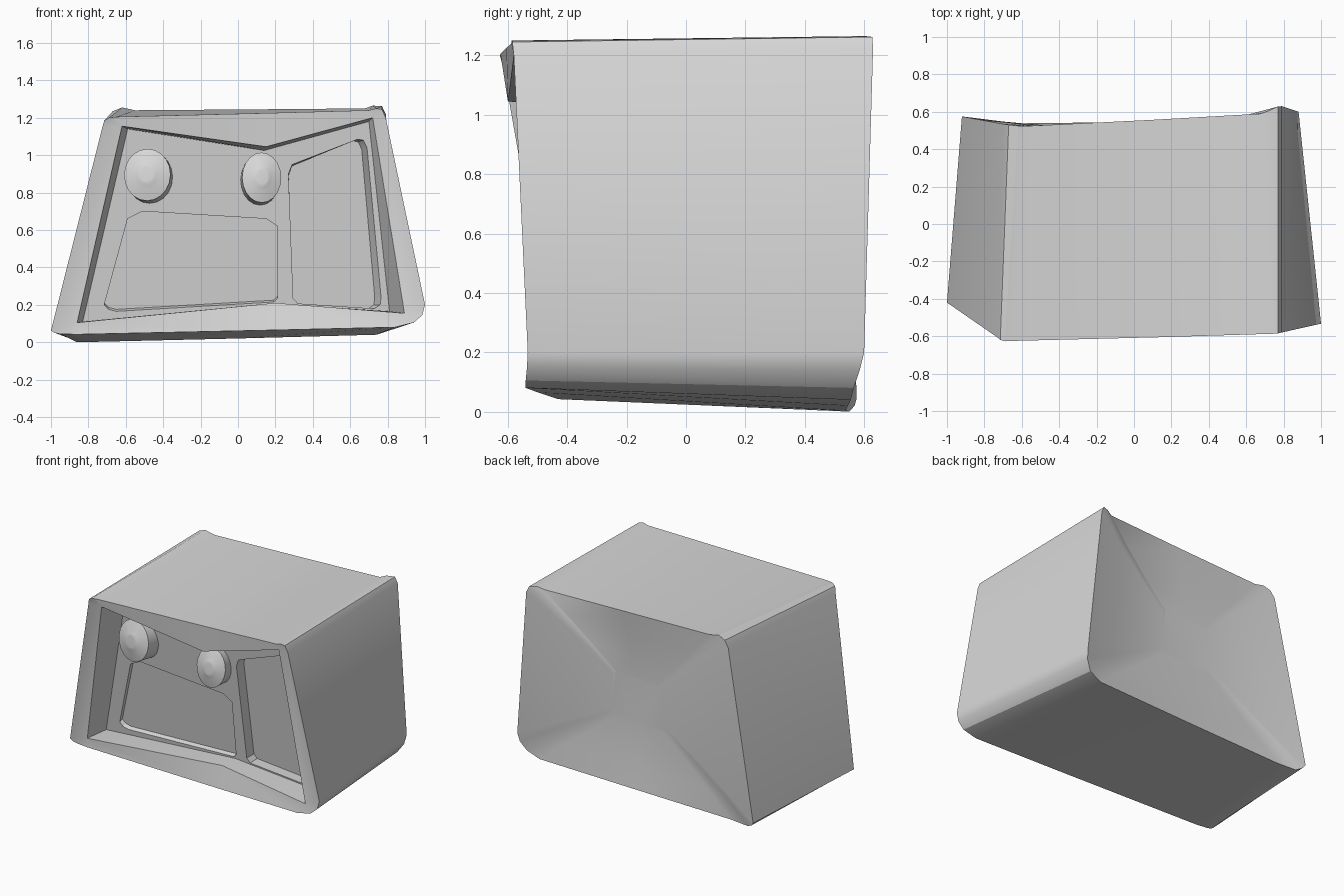
import bpy, bmesh, math
from mathutils import Vector, Matrix

cube = bpy.data.objects.get("Cube")
if cube:
    bpy.data.objects.remove(cube)

# Single painted-metal grey
grey = bpy.data.materials.new("light_grey")
grey.use_nodes = True
grey.diffuse_color = (0.68, 0.68, 0.68, 1)
grey.node_tree.nodes["Principled BSDF"].inputs["Base Color"].default_value = (0.68, 0.68, 0.68, 1)


def finish(bm, name):
    bmesh.ops.recalc_face_normals(bm, faces=bm.faces)
    mesh = bpy.data.meshes.new(name)
    bm.to_mesh(mesh)
    bm.free()
    mesh.materials.append(grey)
    obj = bpy.data.objects.new(name, mesh)
    bpy.context.collection.objects.link(obj)
    return obj


def smooth(obj):
    bpy.ops.object.select_all(action='DESELECT')
    obj.select_set(True)
    bpy.context.view_layer.objects.active = obj
    bpy.ops.object.shade_smooth_by_angle(angle=math.radians(30))


def floor_y(x, z):
    """Tilted plane of the recessed face."""
    return -0.365 - 0.04 * x - 0.12 * (z - 0.67)


def loop(bm, points, depth):
    return [bm.verts.new((x, depth(x, z), z)) for x, z in points]


def bridge(bm, a, b):
    n = len(a)
    for i in range(n):
        j = (i + 1) % n
        corners = list(dict.fromkeys((a[i], a[j], b[j], b[i])))
        if len(corners) > 2:
            bm.faces.new(corners)


# Crooked cabinet: rounded outlines, clockwise from the upper left
front = [(-.725, -.61, 1.15), (-.715, -.62, 1.185), (-.69, -.627, 1.2), (-.65, -.625, 1.205),
         (.15, -.605, 1.225),
         (.70, -.588, 1.24), (.74, -.587, 1.25), (.77, -.585, 1.245), (.79, -.58, 1.2),
         (1, -.533, .2), (.985, -.536, .145), (.94, -.54, .105), (.84, -.54, .08),
         (.2, -.5, .065),
         (-.86, -.43, .042), (-.95, -.422, .044), (-.98, -.42, .05), (-1, -.42, .062)]
back = [(-.70, .535, 1.19), (-.67, .53, 1.235), (-.62, .525, 1.255), (-.55, .525, 1.24),
        (.1, .557, 1.245),
        (.68, .59, 1.25), (.72, .605, 1.265), (.77, .628, 1.262), (.79, .63, 1.22),
        (.88, .6, .2), (.87, .585, .14), (.83, .565, .08), (.74, .555, .04),
        (0, .545, .02),
        (-.72, .537, .003), (-.86, .55, 0), (-.90, .568, .02), (-.92, .575, .045)]
opening = [(-.62, -.615, 1.155), (.15, -.6, 1.045), (.72, -.58, 1.2),
           (.89, -.53, .155), (.2, -.46, .21), (-.86, -.43, .105)]
floor = [(-.59, 1.14), (.14, 1.025), (.70, 1.18), (.81, .165), (.2, .205), (-.83, .11)]

bm = bmesh.new()
front_loop, back_loop, open_loop = ([bm.verts.new(p) for p in points]
                                    for points in (front, back, opening))
floor_loop = loop(bm, floor, floor_y)
bridge(bm, front_loop, back_loop)
# Back panel is slightly dished toward its middle
centre = Vector((0, .51, .62))
outer = back_loop
for s in (.75, .5, .25):
    ring = []
    for x, y, z in back:
        p = centre.lerp(Vector((x, y, z)), s)
        p.y = centre.y + (y - centre.y) * s * s
        ring.append(bm.verts.new(p))
    bridge(bm, outer, ring)
    outer = ring
bm.faces.new(outer)
# Each rounded corner of the rim fans into one corner of the opening
fan = [0] * 4 + [1] + [2] * 4 + [3] * 4 + [4] + [5] * 4
bridge(bm, front_loop, [open_loop[i] for i in fan])
bridge(bm, open_loop, floor_loop)
bm.faces.new(floor_loop)
cabinet = finish(bm, "cabinet")


# Sunken panels in the recessed face
def sink_panel(outline, depth, pivot, scale):
    inner = [(pivot[0] + (x - pivot[0]) * scale[0], pivot[1] + (z - pivot[1]) * scale[1])
             for x, z in outline]
    bm = bmesh.new()
    near = loop(bm, outline, lambda x, z: floor_y(x, z) - 0.03)
    rim = loop(bm, outline, floor_y)
    far = loop(bm, inner, lambda x, z: floor_y(x, z) + depth)
    bridge(bm, near, rim)
    bridge(bm, rim, far)
    bm.faces.new(near)
    bm.faces.new(far)
    cutter = finish(bm, "panel_cutter")
    cutter.hide_render = True
    mod = cabinet.modifiers.new("panel", 'BOOLEAN')
    mod.operation = 'DIFFERENCE'
    mod.solver = 'EXACT'
    mod.object = cutter
    bpy.context.view_layer.objects.active = cabinet
    bpy.ops.object.modifier_apply(modifier=mod.name)
    bpy.data.objects.remove(cutter)


sink_panel([(-.715, .2), (-.59, .66), (-.51, .7), (.15, .66), (.21, .62),
            (.21, .235), (.19, .215), (-.65, .165), (-.69, .175)],
           0.03, (-.25, .7), (1, .98))
sink_panel([(.27, .9), (.29, .95), (.64, 1.085), (.67, 1.08), (.69, 1.04),
            (.765, .24), (.76, .2), (.73, .18), (.32, .207), (.295, .235)],
           0.08, (.28, .2), (.93, .99))
smooth(cabinet)


# Round dials, turned from a profile and tilted a little upward
def dial(name, x, z, rx, rz, tilt_x):
    profile = [(1, -.03), (1, .085), (.55, .105), (.46, .108), (.36, .114), (.28, .115)]
    steps = 20
    axis = Vector((tilt_x, -1, 0.12)).normalized()
    base = Vector((x, floor_y(x, z), z))
    turn = Vector((0, -1, 0)).rotation_difference(axis).to_matrix().to_4x4()
    bm = bmesh.new()
    rings = [[bm.verts.new((r * rx * math.cos(a), -h, r * rz * math.sin(a)))
              for a in (math.tau * i / steps for i in range(steps))] for r, h in profile]
    for a, b in zip(rings, rings[1:]):
        bridge(bm, a, b)
    bm.faces.new(rings[0])
    bm.faces.new(rings[-1])
    bm.transform(Matrix.Translation(base) @ turn)
    smooth(finish(bm, name))


dial("right_dial", -.475, .885, .125, .14, -.12)
dial("left_dial", .12, .87, .105, .135, .08)
